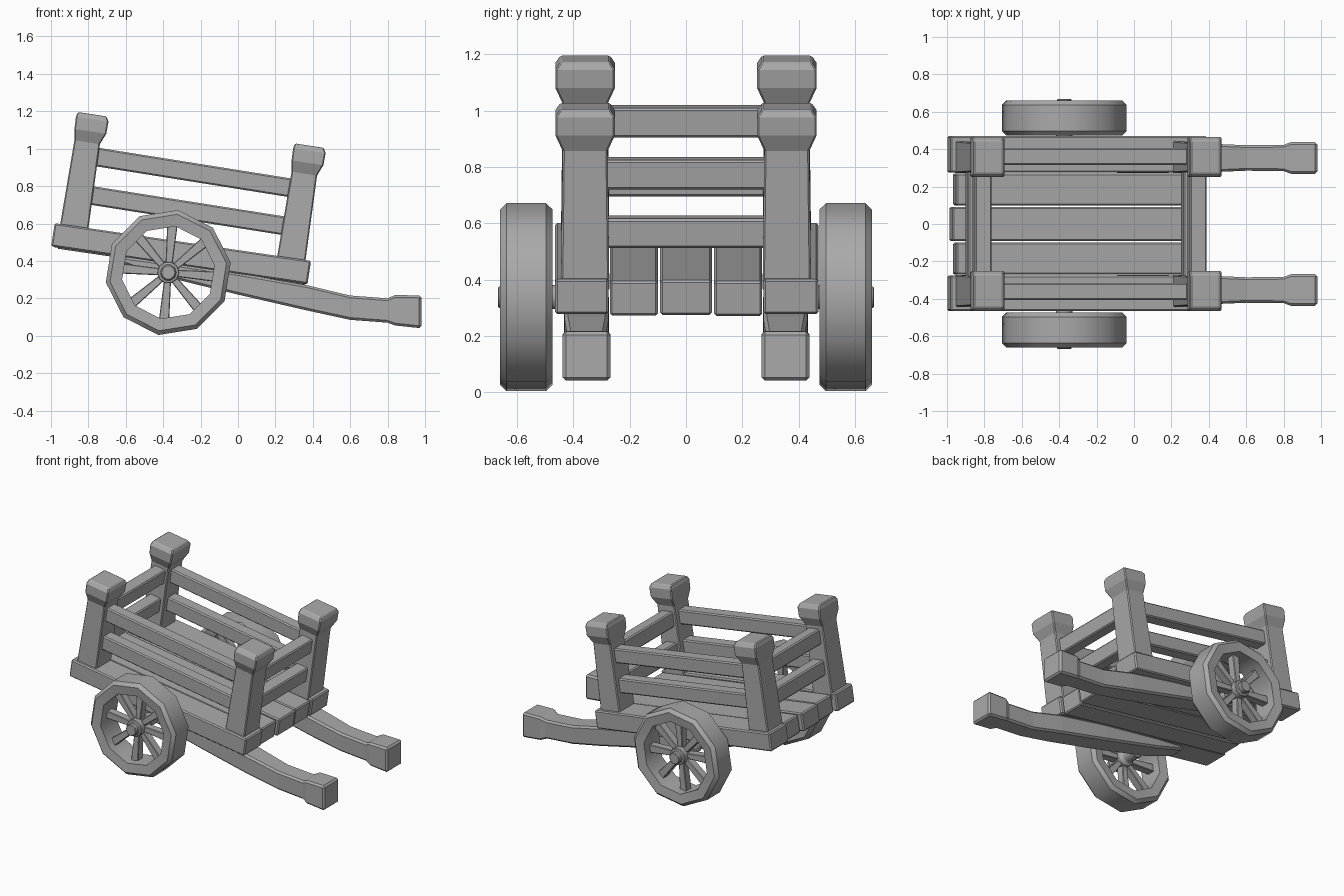
import bpy, bmesh
from math import sin, cos, radians, pi
from mathutils import Matrix, Vector

cube = bpy.data.objects.get("Cube")
if cube:
    bpy.data.objects.remove(cube, do_unlink=True)

GREY = (0.40, 0.40, 0.40, 1.0)
wood = bpy.data.materials.new("grey_wood")
wood.use_nodes = True
wood.diffuse_color = GREY
bsdf = wood.node_tree.nodes["Principled BSDF"]
bsdf.inputs["Base Color"].default_value = GREY
TILT = radians(8.7)


def finish(name, bm, bevel=0.01, smooth=False):
    bmesh.ops.recalc_face_normals(bm, faces=bm.faces)
    mesh = bpy.data.meshes.new(name)
    bm.to_mesh(mesh)
    bm.free()
    mesh.materials.append(wood)
    obj = bpy.data.objects.new(name, mesh)
    bpy.context.collection.objects.link(obj)
    if bevel:
        mod = obj.modifiers.new("worn_edges", "BEVEL")
        mod.width = bevel
        mod.segments = 1
        mod.limit_method = "ANGLE"
        mod.angle_limit = radians(40)
    if smooth:
        bpy.ops.object.select_all(action="DESELECT")
        obj.select_set(True)
        bpy.context.view_layer.objects.active = obj
        bpy.ops.object.shade_smooth_by_angle(angle=radians(40))
    return obj


def loft(name, rings, closed=False, **kw):
    """Skin a row of equal point rings; cap the ends or join them up."""
    bm = bmesh.new()
    vs = [[bm.verts.new(p) for p in ring] for ring in rings]
    n = len(vs[0])
    pairs = list(zip(vs, vs[1:])) + ([(vs[-1], vs[0])] if closed else [])
    for a, b in pairs:
        for i in range(n):
            j = (i + 1) % n
            bm.faces.new((a[i], a[j], b[j], b[i]))
    if not closed:
        bm.faces.new(vs[0])
        bm.faces.new(vs[-1])
    return finish(name, bm, **kw)


def bar(name, top_a, top_b, height, y0, y1, bevel=0.008):
    """Plank whose top edge runs from top_a to top_b in the xz plane."""
    drop = Vector((-sin(TILT), 0, -cos(TILT))) * height
    rings = []
    for x, z in (top_a, top_b):
        a, b = Vector((x, y0, z)), Vector((x, y1, z))
        rings.append([a, b, b + drop, a + drop])
    return loft(name, rings, bevel=bevel)


# Bed: two heavy outer planks and three inner ones, slightly uneven
for name, y0, y1, x0, x1, lift in (
        ("right_bed_plank", -0.465, -0.275, -0.98, 0.39, 0),
        ("inner_bed_plank_right", -0.27, -0.1, -0.95, 0.375, -0.008),
        ("inner_bed_plank_middle", -0.092, 0.092, -0.97, 0.39, -0.003),
        ("inner_bed_plank_left", 0.1, 0.27, -0.95, 0.38, -0.008),
        ("left_bed_plank", 0.275, 0.47, -0.98, 0.39, 0)):
    def top(x):
        return (x, 0.602 - 0.147 * (x + 0.98) + lift)
    bar(name, top(x0), top(x1), 0.125, y0, y1)

# Corner posts with flared, chamfered heads
POST = ((-0.04, 0, 0.077, 0.086), (0.46, 0, 0.069, 0.08),
        (0.52, 0.008, 0.086, 0.106), (0.585, 0.008, 0.088, 0.106),
        (0.612, 0.004, 0.078, 0.088))


def post(name, x, z, y):
    base = Matrix.Translation((x, y, z)) @ Matrix.Rotation(TILT, 4, "Y")
    rings = [[base @ Vector((dx + sx * hx, sy * hy, h))
              for sx, sy in ((-1, -1), (1, -1), (1, 1), (-1, 1))]
             for h, dx, hx, hy in POST]
    loft(name, rings, bevel=0.006)


# Shaft: section centre x, bottom z, top z, half width
SHAFT = ((-0.66, 0.40, 0.43, 0.06), (-0.45, 0.33, 0.40, 0.075),
         (0, 0.22, 0.335, 0.08), (0.37, 0.135, 0.27, 0.078),
         (0.6, 0.085, 0.215, 0.068), (0.8, 0.07, 0.2, 0.07),
         (0.84, 0.055, 0.218, 0.085), (0.98, 0.04, 0.215, 0.085))


def ring_points(radius, y, sides, phase):
    return [(radius * cos(phase + 2 * pi * i / sides), y,
             radius * sin(phase + 2 * pi * i / sides)) for i in range(sides)]


def wheel(side, s):
    place = Matrix.Translation((-0.373, s * 0.567, 0.338))
    # Rim: ten-sided ring with chamfered outer edges
    section = ((0.25, -0.085), (0.315, -0.093), (0.338, -0.07),
               (0.338, 0.07), (0.315, 0.093), (0.25, 0.085))
    rim = loft(side + "_wheel_rim",
               [ring_points(r, y, 10, radians(9)) for r, y in section],
               closed=True, bevel=0, smooth=True)
    # Hub: stub axle, collar and end cap
    profile = ((0.045, -0.15), (0.045, -0.06), (0.06, -0.05),
               (0.06, 0.065), (0.04, 0.07), (0.04, 0.1))
    hub = loft(side + "_wheel_hub",
               [ring_points(r, s * y, 10, 0) for r, y in profile],
               bevel=0.004, smooth=True)
    parts = [rim, hub]
    # Spokes: widen towards the rim
    for k in range(8):
        turn = Matrix.Rotation(radians(5 + 45 * k), 4, "Y")
        rings = [[turn @ Vector((sx * w, sy * 0.028, r))
                  for sx, sy in ((-1, -1), (1, -1), (1, 1), (-1, 1))]
                 for r, w in ((0.03, 0.018), (0.265, 0.028))]
        parts.append(loft(f"{side}_wheel_spoke_{k + 1}", rings, bevel=0.004))
    for part in parts:
        part.matrix_world = place


for side, s in (("right", -1), ("left", 1)):
    post(side + "_tail_post", -0.876, 0.58, s * 0.358)
    post(side + "_fore_post", 0.285, 0.412, s * 0.358)
    # Side rails
    ys = sorted((s * 0.315, s * 0.405))
    bar(side + "_upper_side_rail", (-0.79, 1.012), (0.34, 0.832), 0.1, *ys)
    bar(side + "_lower_side_rail", (-0.83, 0.808), (0.3, 0.63), 0.1, *ys)
    # Pulling shaft with a swollen grip
    loft(side + "_shaft",
         [[(x, s * 0.353 + a * w, z) for a, z in
           ((-1, lo), (1, lo), (1, hi), (-1, hi))] for x, lo, hi, w in SHAFT],
         bevel=0.012)
    wheel(side, s)

# Cross rails between the posts at both ends
for name, x, z in (("upper_tail_rail", -0.805, 1.015),
                   ("lower_tail_rail", -0.84, 0.805),
                   ("upper_fore_rail", 0.345, 0.83),
                   ("lower_fore_rail", 0.31, 0.622)):
    bar(name, (x - 0.045, z + 0.007), (x + 0.045, z - 0.007), 0.105,
        -0.32, 0.32)
